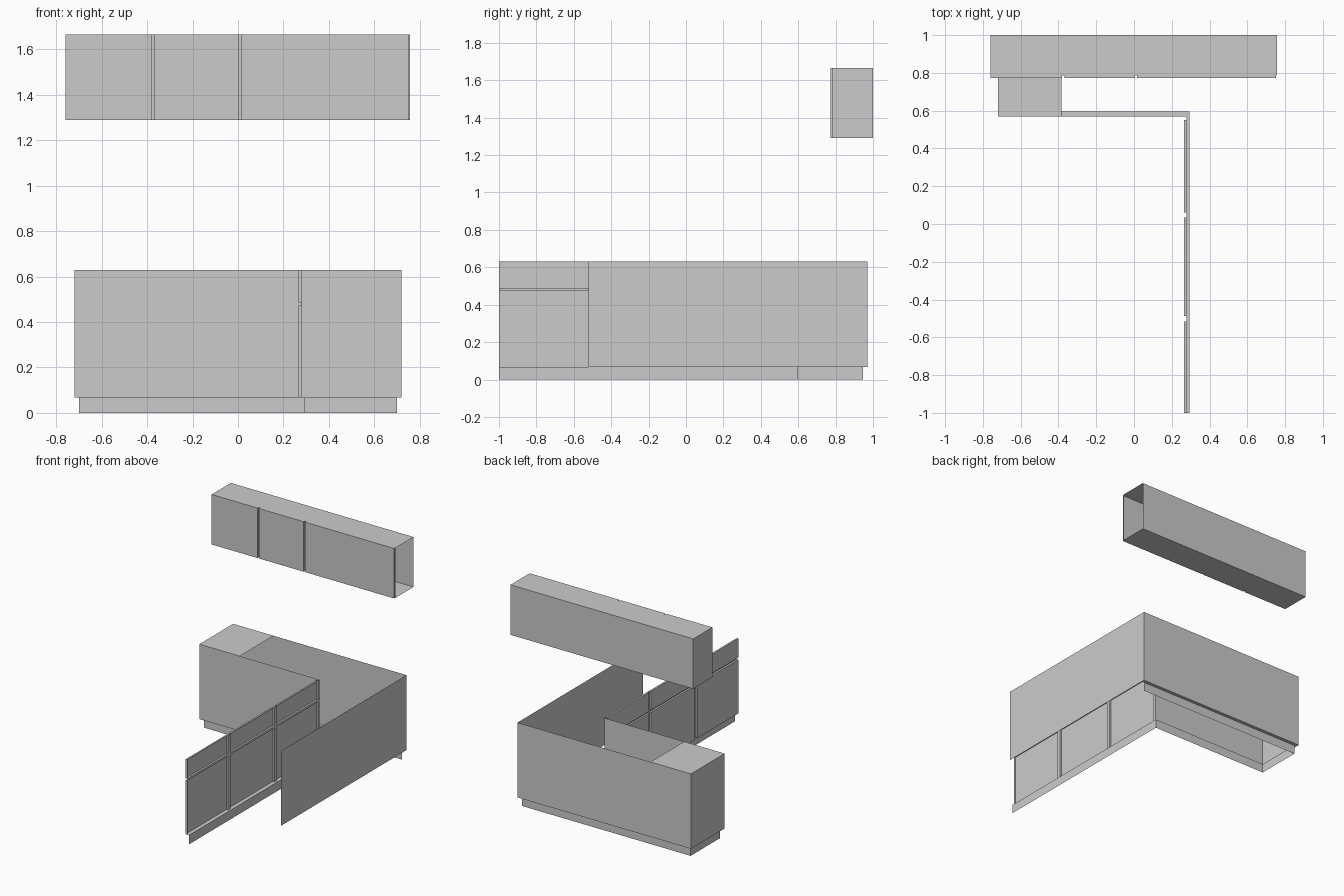
import bpy, bmesh

if "Cube" in bpy.data.objects:
    bpy.data.objects.remove(bpy.data.objects["Cube"])


def sheet_object(name, rects):
    """Object made of axis-aligned flat panels, each given as (min corner, max corner)."""
    bm = bmesh.new()
    for lo, hi in rects:
        flat = [i for i in range(3) if abs(hi[i] - lo[i]) < 1e-6][0]
        a, b = [i for i in range(3) if i != flat]
        verts = []
        for u, v in ((lo[a], lo[b]), (hi[a], lo[b]), (hi[a], hi[b]), (lo[a], hi[b])):
            co = list(lo)
            co[a], co[b] = u, v
            verts.append(bm.verts.new(co))
        bm.faces.new(verts)
    bmesh.ops.remove_doubles(bm, verts=bm.verts, dist=1e-5)
    bmesh.ops.recalc_face_normals(bm, faces=bm.faces)
    mesh = bpy.data.meshes.new(name)
    bm.to_mesh(mesh)
    bm.free()
    obj = bpy.data.objects.new(name, mesh)
    bpy.context.collection.objects.link(obj)


def box_rects(lo, hi, skip=""):
    """Six sides of a box, leaving out any named in skip, e.g. '+x -z'."""
    rects = []
    for i, axis in enumerate("xyz"):
        for sign, value in (("-", lo[i]), ("+", hi[i])):
            if sign + axis not in skip:
                p, q = list(lo), list(hi)
                p[i] = q[i] = value
                rects.append((p, q))
    return rects


# Heights and main planes
Z0, Z1 = 0.068, 0.63
FRONT, BACK = 0.57, 0.97
FACE, BODY, KICK = 0.265, 0.279, 0.295

# Base cabinet shell: left end, back, front, right side, short top
sheet_object("base_shell", [
    ((-0.72, FRONT, Z0), (-0.72, BACK, Z1)),
    ((-0.72, BACK, Z0), (0.72, BACK, Z1)),
    ((-0.72, FRONT, Z0), (BODY, FRONT, Z1)),
    ((0.72, -0.52, Z0), (0.72, BACK, Z1)),
])
sheet_object("base_top", [((-0.72, FRONT, Z1), (-0.385, BACK, Z1))])

# Underside ledges joining shell and plinth
sheet_object("base_ledges", [
    ((-0.72, FRONT, Z0), (KICK, 0.595, Z0)),
    ((-0.72, 0.595, Z0), (-0.70, BACK, Z0)),
    ((-0.70, 0.945, Z0), (0.72, BACK, Z0)),
    ((BODY, -1, Z0), (KICK, FRONT, Z0)),
])

# Plinth
sheet_object("plinth", [
    ((-0.70, 0.595, 0), (KICK, 0.595, Z0)),
    ((-0.70, 0.595, 0), (-0.70, 0.945, Z0)),
    ((-0.70, 0.945, 0), (0.70, 0.945, Z0)),
    ((KICK, -1, 0), (KICK, 0.595, Z0)),
])

# Side run: hollow doors and drawer fronts
columns = [(-1, -0.517), (-0.488, 0.035), (0.06, 0.55)]
rows = [("door", Z0, 0.472), ("drawer", 0.487, Z1)]
for n, (y0, y1) in enumerate(columns):
    for kind, z0, z1 in rows:
        sheet_object(f"{kind}_front_{n + 1}",
                     box_rects((FACE, y0, z0), (BODY, y1, z1), "+x"))

# Recessed strips between the fronts
gaps = [((BODY, a[1], Z0), (BODY, b[0], Z1)) for a, b in zip(columns, columns[1:])]
gaps.append(((BODY, 0.55, Z0), (BODY, FRONT, Z1)))
gaps += [((BODY, y0, 0.472), (BODY, y1, 0.487)) for y0, y1 in columns]
sheet_object("front_gap_strips", gaps)

# Wall cabinet, open at its right end
W0, W1 = 1.29, 1.665
sheet_object("wall_cabinet", box_rects((-0.76, 0.786, W0), (0.757, 1, W1), "+x -y"))
doors = [(-0.76, -0.38), (-0.368, 0.004), (0.016, 0.752)]
for n, (x0, x1) in enumerate(doors):
    sheet_object(f"wall_door_{n + 1}",
                 box_rects((x0, 0.773, W0), (x1, 0.786, W1), "+y"))
edges = doors + [(0.757, 0.757)]
sheet_object("wall_gap_strips",
             [((a[1], 0.786, W0), (b[0], 0.786, W1)) for a, b in zip(edges, edges[1:])])
